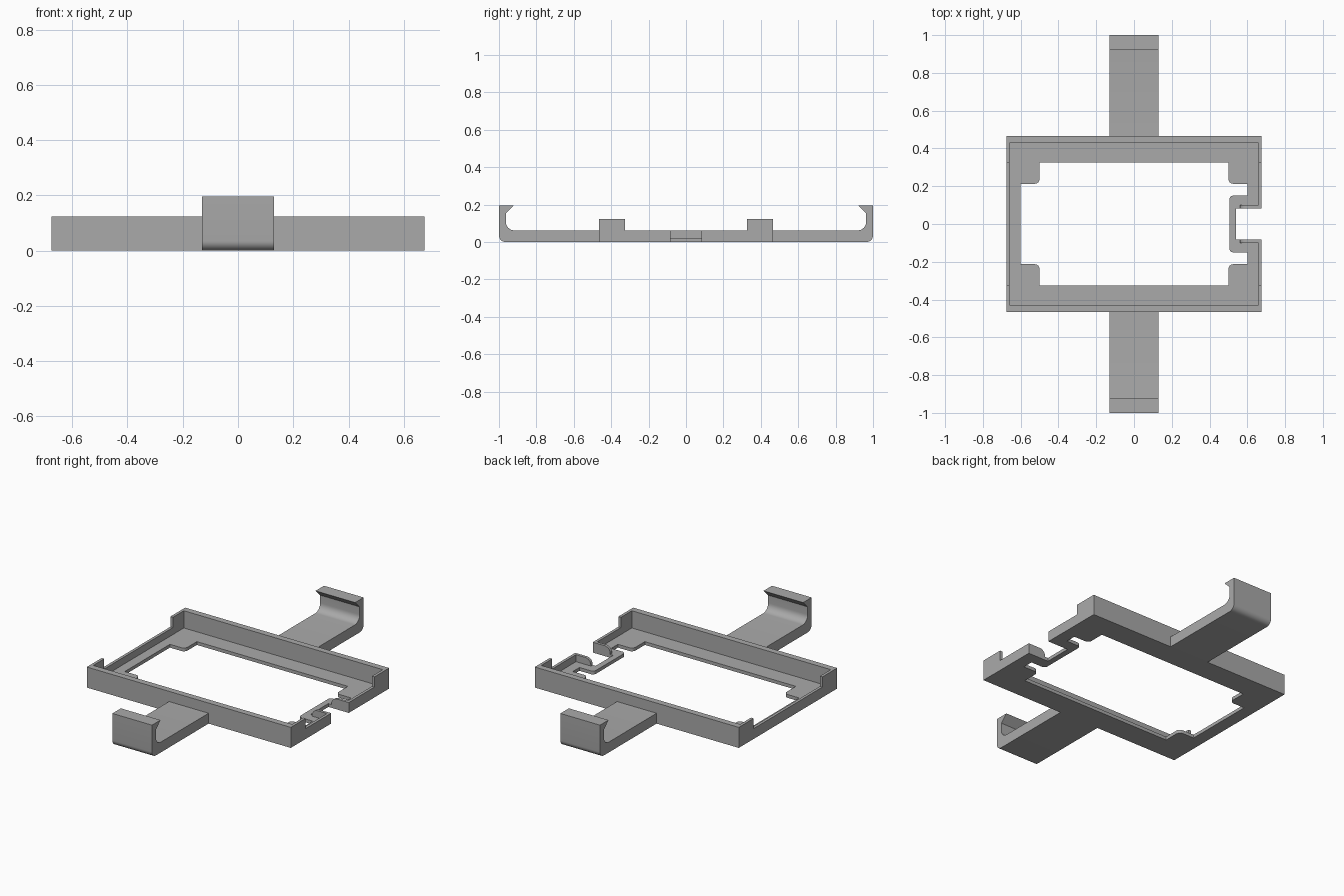
import bpy, bmesh
from math import sin, cos, pi
from mathutils import Vector

cube = bpy.data.objects.get("Cube")
if cube:
    bpy.data.objects.remove(cube, do_unlink=True)

grey = bpy.data.materials.new("plain grey")
grey.use_nodes = True
grey.diffuse_color = (0.4, 0.4, 0.4, 1)
grey.node_tree.nodes["Principled BSDF"].inputs["Base Color"].default_value = (0.4, 0.4, 0.4, 1)

# Maps outline coordinates (u, v) and depth w into space
AXES = {"x": lambda u, v, w: (w, u, v),
        "y": lambda u, v, w: (u, w, v),
        "z": lambda u, v, w: (u, v, w)}


def rounded(points, steps=8):
    """Outline in which a third value on a point is its corner radius."""
    out = []
    for i, p in enumerate(points):
        corner = Vector(p[:2])
        if len(p) == 2:
            out.append(corner)
            continue
        u = (Vector(points[i - 1][:2]) - corner).normalized() * p[2]
        v = (Vector(points[(i + 1) % len(points)][:2]) - corner).normalized() * p[2]
        for k in range(steps + 1):
            a = k / steps * pi / 2
            out.append(corner + u * (1 - sin(a)) + v * (1 - cos(a)))
    return out


def mirrored(half):
    """Closes a half outline by reflecting it in the x axis."""
    return half + [(p[0], -p[1], *p[2:]) for p in reversed(half)]


def prism(name, loops, low, high, axis="z"):
    """Extrudes an outline, with optional hole loops, along an axis."""
    place = AXES[axis]
    bm = bmesh.new()
    edges = []
    for loop in loops:
        verts = [bm.verts.new(place(u, v, low)) for u, v in rounded(loop)]
        edges += [bm.edges.new((verts[i - 1], verts[i])) for i in range(len(verts))]
    bmesh.ops.triangle_fill(bm, edges=edges, use_beauty=True)
    top = bmesh.ops.extrude_face_region(bm, geom=bm.faces[:])["geom"]
    moved = [g for g in top if isinstance(g, bmesh.types.BMVert)]
    bmesh.ops.translate(bm, verts=moved, vec=place(0, 0, high - low))
    bmesh.ops.recalc_face_normals(bm, faces=bm.faces[:])
    mesh = bpy.data.meshes.new(name)
    bm.to_mesh(mesh)
    bm.free()
    mesh.materials.append(grey)
    obj = bpy.data.objects.new(name, mesh)
    bpy.context.collection.objects.link(obj)
    bpy.ops.object.select_all(action="DESELECT")
    obj.select_set(True)
    bpy.context.view_layer.objects.active = obj
    bpy.ops.object.shade_smooth_by_angle()
    return obj


X, Y = 0.675, 0.465          # outer half sizes of the tray
XI, YI = 0.658, 0.428        # inner faces of the walls
STEP = 0.325                 # where the end walls drop
FLOOR, LOW, HIGH = 0.02, 0.062, 0.123
NOTCH = 0.083                # half width of the end notch

# Floor with notched end, open middle and rounded corner tabs
outer = mirrored([(0.54, NOTCH), (X, NOTCH), (X, Y), (-X, Y)])
opening = mirrored([(0.505, 0.15, 0.02), (0.6, 0.15), (0.6, 0.213), (0.5, 0.213, 0.025),
                    (0.5, STEP), (-0.5, STEP), (-0.5, 0.213, 0.025), (-0.6, 0.213)])
prism("floor", [outer, opening], 0, FLOOR)

# Low wall across the closed end
prism("low_end_wall", [[(-X, -STEP), (-XI, -STEP), (-XI, STEP), (-X, STEP)]], FLOOR, LOW)

for side, s in (("front", -1), ("back", 1)):
    # Tall wall with short returns around the corners
    prism(side + "_wall",
          [[(X, s * STEP), (X, s * Y), (-X, s * Y), (-X, s * STEP),
            (-XI, s * STEP), (-XI, s * YI), (XI, s * YI), (XI, s * STEP)]], FLOOR, HIGH)

    # Low wall beside the notch
    prism(side + "_notch_end_wall",
          [[(XI, s * NOTCH), (X, s * NOTCH), (X, s * STEP), (XI, s * STEP)]], FLOOR, LOW)

    # Cheek running inward along the notch, rounded at its tip
    prism(side + "_notch_cheek",
          [[(0.56, FLOOR), (XI, FLOOR), (XI, LOW), (0.56, LOW, 0.036)]],
          s * NOTCH, s * 0.1, "y")

    # Arm ending in an upright hook with an inward lip
    prism(side + "_hook_arm",
          [[(s * Y, 0), (s, 0, 0.035), (s, 0.195), (s * 0.92, 0.195),
            (s * 0.963, 0.153), (s * 0.963, LOW, 0.045), (s * Y, LOW)]],
          -0.131, 0.131, "x")
